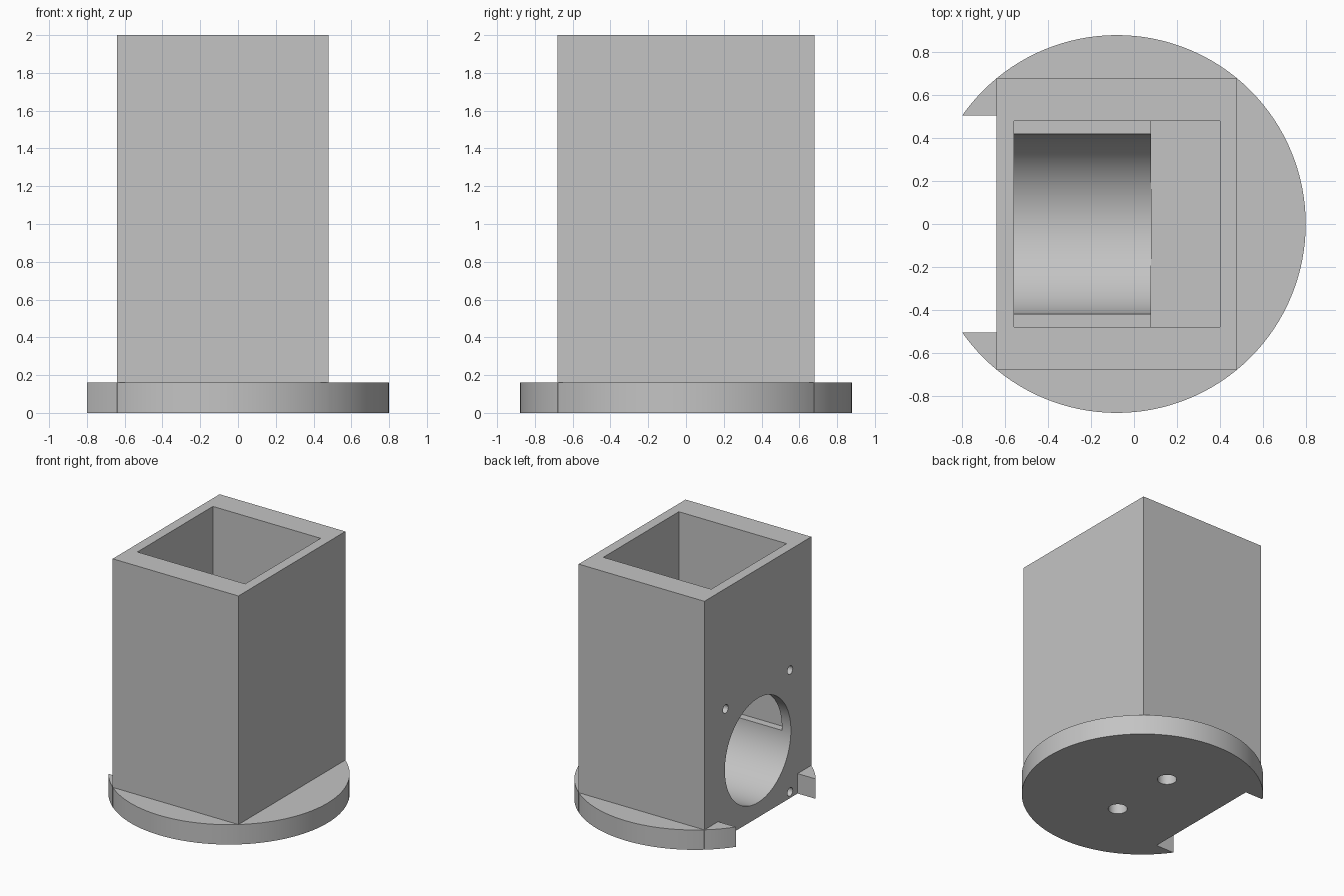
import bpy, bmesh, math
from mathutils import Matrix, Vector

cube = bpy.data.objects.get("Cube")
if cube:
    bpy.data.objects.remove(cube, do_unlink=True)

grey = bpy.data.materials.new("plain grey")
grey.use_nodes = True
grey.diffuse_color = (0.55, 0.55, 0.55, 1)
grey.node_tree.nodes["Principled BSDF"].inputs["Base Color"].default_value = (0.55, 0.55, 0.55, 1)


def finish(name, bm):
    bmesh.ops.recalc_face_normals(bm, faces=bm.faces)
    mesh = bpy.data.meshes.new(name)
    bm.to_mesh(mesh)
    bm.free()
    mesh.materials.append(grey)
    obj = bpy.data.objects.new(name, mesh)
    bpy.context.collection.objects.link(obj)
    return obj


def prism(name, profile, y0, y1):
    """Extrude an (x, z) profile from y0 to y1."""
    bm = bmesh.new()
    face = bm.faces.new([bm.verts.new((x, y0, z)) for x, z in profile])
    out = bmesh.ops.extrude_face_region(bm, geom=[face])
    verts = [v for v in out["geom"] if isinstance(v, bmesh.types.BMVert)]
    bmesh.ops.translate(bm, verts=verts, vec=(0, y1 - y0, 0))
    return finish(name, bm)


def box(name, x0, x1, half_y, z0, z1):
    return prism(name, [(x0, z0), (x1, z0), (x1, z1), (x0, z1)], -half_y, half_y)


def cylinder(name, start, end, radius, sides):
    start, end = Vector(start), Vector(end)
    axis = end - start
    turn = axis.to_track_quat("Z", "Y").to_matrix().to_4x4()
    bm = bmesh.new()
    bmesh.ops.create_cone(bm, cap_ends=True, segments=sides, radius1=radius, radius2=radius,
                          depth=axis.length, matrix=Matrix.Translation((start + end) / 2) @ turn)
    return finish(name, bm)


def combine(target, other, operation):
    """Apply an exact boolean, then discard the helper."""
    other.hide_render = True
    mod = target.modifiers.new("cut", "BOOLEAN")
    mod.operation = operation
    mod.solver = "EXACT"
    mod.object = other
    bpy.context.view_layer.objects.active = target
    bpy.ops.object.modifier_apply(modifier=mod.name)
    bpy.data.objects.remove(other, do_unlink=True)


# Round base flange with a notch on the bored side
body = cylinder("housing", (-0.08, 0, 0), (-0.08, 0, 0.16), 0.88, 128)
combine(body, box("notch", -1.2, -0.6, 0.506, -0.1, 0.3), "DIFFERENCE")

# Square tower
combine(body, box("tower", -0.64, 0.48, 0.68, 0, 2), "UNION")

# Pocket open at the top, stepped around the cradle block
pocket = [(-0.56, 0.52), (0.08, 0.52), (0.08, 0.16), (0.4, 0.16), (0.4, 2.2), (-0.56, 2.2)]
combine(body, prism("pocket", pocket, -0.48, 0.48), "DIFFERENCE")

# Large bore through the side wall and along the cradle
combine(body, cylinder("bore", (-0.8, 0, 0.54), (0.08, 0, 0.54), 0.42, 96), "DIFFERENCE")

# Screw holes around the bore and blind holes under the base
for side in (-1, 1):
    for z in (0.05, 1.03):
        combine(body, cylinder("screw_hole", (-0.8, side * 0.41, z), (-0.5, side * 0.41, z),
                               0.034, 24), "DIFFERENCE")
    combine(body, cylinder("base_hole", (-0.08, side * 0.28, -0.1), (-0.08, side * 0.28, 0.16),
                           0.07, 32), "DIFFERENCE")

# Smooth round walls, crisp edges
bpy.ops.object.select_all(action="DESELECT")
body.select_set(True)
bpy.context.view_layer.objects.active = body
bpy.ops.object.shade_smooth_by_angle(angle=math.radians(30))
